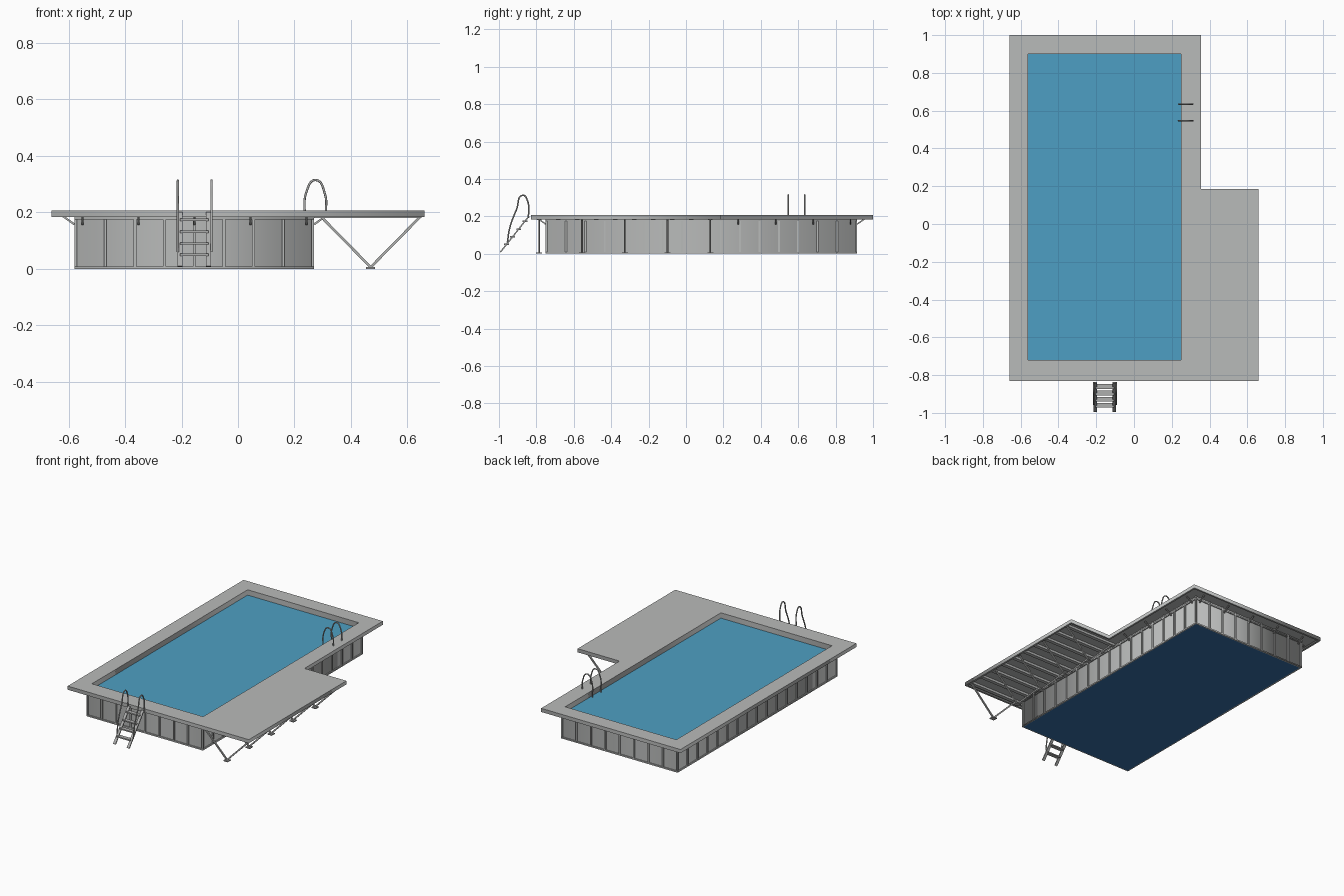
import bpy
from mathutils import Vector

cube = bpy.data.objects.get("Cube")
if cube:
    bpy.data.objects.remove(cube, do_unlink=True)


def material(name, rgb):
    m = bpy.data.materials.new(name)
    m.use_nodes = True
    m.diffuse_color = (*rgb, 1)
    m.node_tree.nodes["Principled BSDF"].inputs["Base Color"].default_value = (*rgb, 1)
    return m


GREY = material("light grey", (0.485, 0.495, 0.49))
STEEL = material("steel grey", (0.42, 0.425, 0.42))
WATER = material("water blue", (0.076, 0.347, 0.546))
LINER = material("deep blue", (0.035, 0.155, 0.375))


def add(name, mesh, mat):
    mesh.materials.clear()
    mesh.materials.append(mat)
    ob = bpy.data.objects.new(name, mesh)
    bpy.context.collection.objects.link(ob)
    return ob


def box(name, lo, hi, mat):
    (a, b, c), (d, e, f) = lo, hi
    v = [(x, y, z) for x in (a, d) for y in (b, e) for z in (c, f)]
    faces = [(0, 1, 3, 2), (4, 6, 7, 5), (0, 4, 5, 1), (2, 3, 7, 6), (0, 2, 6, 4), (1, 5, 7, 3)]
    mesh = bpy.data.meshes.new(name)
    mesh.from_pydata(v, [], faces)
    return add(name, mesh, mat)


def beam(name, p, q, w, h, mat):
    """Square bar between two points."""
    p, q = Vector(p), Vector(q)
    ob = box(name, (-w / 2, -h / 2, 0), (w / 2, h / 2, (q - p).length), mat)
    ob.location = p
    ob.rotation_euler = (q - p).to_track_quat('Z', 'X').to_euler()
    return ob


def from_curve(name, curve, mat):
    tmp = bpy.data.objects.new(name + "_path", curve)
    bpy.context.collection.objects.link(tmp)
    dg = bpy.context.evaluated_depsgraph_get()
    mesh = bpy.data.meshes.new_from_object(tmp.evaluated_get(dg))
    bpy.data.objects.remove(tmp, do_unlink=True)
    return add(name, mesh, mat)


def slab(name, loops, z0, z1, mat):
    """Flat plate from an outline and a hole."""
    cu = bpy.data.curves.new(name, 'CURVE')
    cu.dimensions = '2D'
    cu.fill_mode = 'BOTH'
    cu.extrude = (z1 - z0) / 2
    for pts in loops:
        s = cu.splines.new('POLY')
        s.points.add(len(pts) - 1)
        for sp, (x, y) in zip(s.points, pts):
            sp.co = (x, y, 0, 1)
        s.use_cyclic_u = True
    ob = from_curve(name, cu, mat)
    ob.location.z = (z0 + z1) / 2
    return ob


def tube(name, pts, r, mat):
    cu = bpy.data.curves.new(name, 'CURVE')
    cu.dimensions = '3D'
    cu.bevel_depth = r
    cu.bevel_resolution = 2
    cu.use_fill_caps = True
    cu.resolution_u = 6
    s = cu.splines.new('BEZIER')
    s.bezier_points.add(len(pts) - 1)
    for bp, p in zip(s.bezier_points, pts):
        bp.co = p
        bp.handle_left_type = bp.handle_right_type = 'AUTO'
    ob = from_curve(name, cu, mat)
    ob.data.polygons.foreach_set("use_smooth", [True] * len(ob.data.polygons))
    return ob


# Main extents
X0, X1, Y0, Y1 = -0.58, 0.27, -0.75, 0.915
DX0, DX1, EX, DY0, DY1, EY = -0.66, 0.355, 0.66, -0.83, 1.0, 0.185
TOP, UNDER, MID = 0.207, 0.183, 0.196


def outline(i):
    return [(DX0 + i, DY0 + i), (EX - i, DY0 + i), (EX - i, EY - i),
            (DX1 - i, EY - i), (DX1 - i, DY1 - i), (DX0 + i, DY1 - i)]


def rect(x0, x1, y0, y1):
    return [(x0, y0), (x1, y0), (x1, y1), (x0, y1)]


# Deck with pool opening, and rim around its underside
slab("deck", [outline(0), rect(-0.56, 0.25, -0.72, 0.90)], MID, TOP, GREY)
slab("deck_rim", [outline(0), outline(0.012)], UNDER, MID, GREY)

# Pool shell, floor and water
R = 0.007
slab("pool_wall", [rect(X0 + R, X1 - R, Y0 + R, Y1 - R),
                   rect(-0.56, 0.25, -0.72, 0.90)], 0.004, MID, GREY)
box("pool_floor", (X0 + R, Y0 + R, 0), (X1 - R, Y1 - R, 0.006), LINER)
box("water", (-0.562, -0.722, 0.16), (0.252, 0.902, 0.172), WATER)

# Wall frame: rails and ribs
for z in (0, UNDER - 0.008):
    slab("wall_rail", [rect(X0, X1, Y0, Y1),
                       rect(X0 + 0.01, X1 - 0.01, Y0 + 0.01, Y1 - 0.01)], z, z + 0.009, GREY)
W = 0.01
for i in range(9):
    x = X0 + (X1 - X0 - W) * i / 8
    for y in (Y0, Y1 - W):
        box("end_rib", (x, y, 0.005), (x + W, y + W, MID), GREY)
for i in range(1, 16):
    y = Y0 + (Y1 - Y0 - W) * i / 16
    for x in (X0, X1 - W):
        box("side_rib", (x, y, 0.005), (x + W, y + W, MID), GREY)

# Diagonal brackets under the overhang
for i in range(5):
    x = -0.55 + 0.198 * i
    for y, s in ((Y0, -1), (Y1, 1)):
        beam("end_bracket", (x, y, 0.158), (x, y + s * 0.045, 0.19), 0.007, 0.007, STEEL)
for i in range(9):
    y = -0.72 + 0.2 * i
    beam("side_bracket", (X0, y, 0.158), (X0 - 0.045, y, 0.19), 0.007, 0.007, STEEL)
    if y > EY:
        beam("side_bracket", (X1, y, 0.158), (X1 + 0.045, y, 0.19), 0.007, 0.007, STEEL)

# Platform joists and V supports
for i in range(10):
    y = -0.785 + 0.1017 * i
    box("joist", (X1, y - 0.012, UNDER - 0.002), (EX - 0.01, y + 0.012, MID), GREY)
for i in range(5):
    y = -0.785 + 0.2288 * i
    for x in (0.295, 0.645):
        beam("support_arm", (0.47, y, 0.006), (x, y, 0.184), 0.009, 0.009, STEEL)
    box("support_foot", (0.454, y - 0.016, 0), (0.486, y + 0.016, 0.006), STEEL)

# Entry ladder: stringers, treads, handrails
for x, hx in ((-0.205, -0.213), (-0.105, -0.094)):
    beam("ladder_stringer", (x, -0.993, 0.008), (x, -0.84, 0.2), 0.007, 0.018, STEEL)
    tube("ladder_handrail", [(hx, -0.955, 0.06), (hx, -0.942, 0.14), (hx, -0.905, 0.24),
                             (hx, -0.873, 0.313), (hx, -0.848, 0.285), (hx, -0.842, 0.19)],
         0.004, STEEL)
for z in (0.05, 0.09, 0.132, 0.174):
    y = -0.993 + (z - 0.008) * 0.797
    box("ladder_tread", (-0.205, y - 0.013, z - 0.004), (-0.105, y + 0.013, z + 0.004), STEEL)

# Pool-side grab rails
for y in (0.547, 0.635):
    tube("grab_rail", [(0.312, y, 0.2), (0.308, y, 0.265), (0.275, y, 0.315),
                       (0.243, y, 0.275), (0.237, y, 0.168)], 0.004, STEEL)
